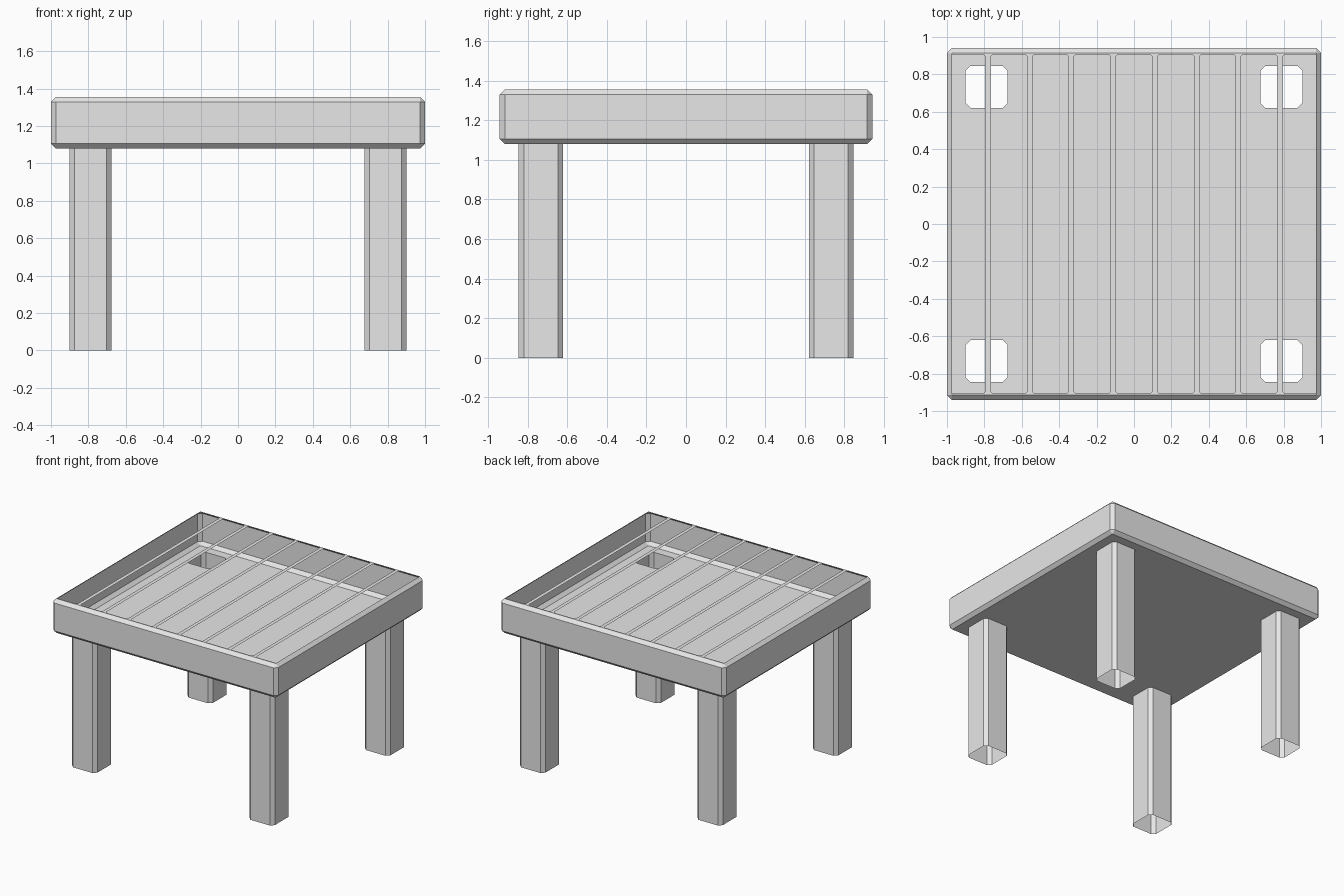
import bpy
import bmesh
from mathutils import Vector

cube = bpy.data.objects.get("Cube")
if cube:
    bpy.data.objects.remove(cube, do_unlink=True)

HALF_X, HALF_Y = 1.0, 0.941
BOTTOM, TOP = 1.08, 1.355
BEVEL = 0.026
LEG_X, LEG_Y, LEG_HALF = 0.788, 0.733, 0.112
SLAT_STEP, SLAT_HALF = 0.223, 0.015
CORNERS = [(sx, sy) for sx in (-1, 1) for sy in (-1, 1)]

grey = bpy.data.materials.new("plain_grey")
grey.use_nodes = True
grey.diffuse_color = (0.8, 0.8, 0.8, 1)
grey.node_tree.nodes["Principled BSDF"].inputs["Base Color"].default_value = (0.8, 0.8, 0.8, 1)


def finish(name, bm):
    mesh = bpy.data.meshes.new(name)
    bm.to_mesh(mesh)
    bm.free()
    mesh.materials.append(grey)
    obj = bpy.data.objects.new(name, mesh)
    bpy.context.collection.objects.link(obj)
    return obj


def chamfered_loop(bm, cx, cy, hx, hy, cut, z):
    """Eight corners of a rectangle with cut corners, counter-clockwise."""
    points = [(hx, -hy + cut), (hx, hy - cut), (hx - cut, hy), (-hx + cut, hy),
              (-hx, hy - cut), (-hx, -hy + cut), (-hx + cut, -hy), (hx - cut, -hy)]
    return [bm.verts.new((cx + x, cy + y, z)) for x, y in points]


def bridge(bm, low, high):
    n = len(low)
    for i in range(n):
        j = (i + 1) % n
        bm.faces.new((low[i], low[j], high[j], high[i]))


def loop_edges(bm, loop):
    return [bm.edges.get((a, b)) or bm.edges.new((a, b))
            for a, b in zip(loop, loop[1:] + loop[:1])]


# Tray frame: open bevelled shell, with leg openings in its floor
bm = bmesh.new()
rings = []
for inset, z in ((BEVEL, BOTTOM), (0, BOTTOM + BEVEL), (0, TOP - BEVEL), (BEVEL, TOP)):
    cut = 0.002 if inset else BEVEL
    rings.append(chamfered_loop(bm, 0, 0, HALF_X - inset, HALF_Y - inset, cut, z))
for low, high in zip(rings, rings[1:]):
    bridge(bm, low, high)
edges = loop_edges(bm, rings[0])
for sx, sy in CORNERS:
    hole = chamfered_loop(bm, sx * LEG_X, sy * LEG_Y, LEG_HALF, LEG_HALF, BEVEL, BOTTOM)
    edges += loop_edges(bm, hole)
bmesh.ops.triangle_fill(bm, edges=edges, use_beauty=True, normal=Vector((0, 0, -1)))
finish("tray_frame", bm)

# Thin slats across the open top, flared where they meet the end rails
bm = bmesh.new()
rim_y = HALF_Y - BEVEL
end_y = rim_y - 0.008
for i in range(8):
    x = (i - 3.5) * SLAT_STEP
    flare = SLAT_HALF + 0.01
    side = [(flare, -end_y), (SLAT_HALF, -end_y + 0.01),
            (SLAT_HALF, end_y - 0.01), (flare, end_y)]
    outline = side + [(-w, y) for w, y in reversed(side)]
    bm.faces.new([bm.verts.new((x + w, y, TOP)) for w, y in outline])
finish("top_slats", bm)

# Narrow end rails
bm = bmesh.new()
rail_x = HALF_X - BEVEL
for low, high in ((-rim_y, -end_y), (end_y, rim_y)):
    outline = ((-rail_x, low), (rail_x, low), (rail_x, high), (-rail_x, high))
    bm.faces.new([bm.verts.new((x, y, TOP)) for x, y in outline])
finish("end_rails", bm)

# Hollow legs, open at both ends
for sx, sy in CORNERS:
    bm = bmesh.new()
    foot, head = (chamfered_loop(bm, sx * LEG_X, sy * LEG_Y, LEG_HALF, LEG_HALF, BEVEL, z)
                  for z in (0, BOTTOM))
    bridge(bm, foot, head)
    finish(("front" if sy < 0 else "back") + ("_left" if sx > 0 else "_right") + "_leg", bm)
